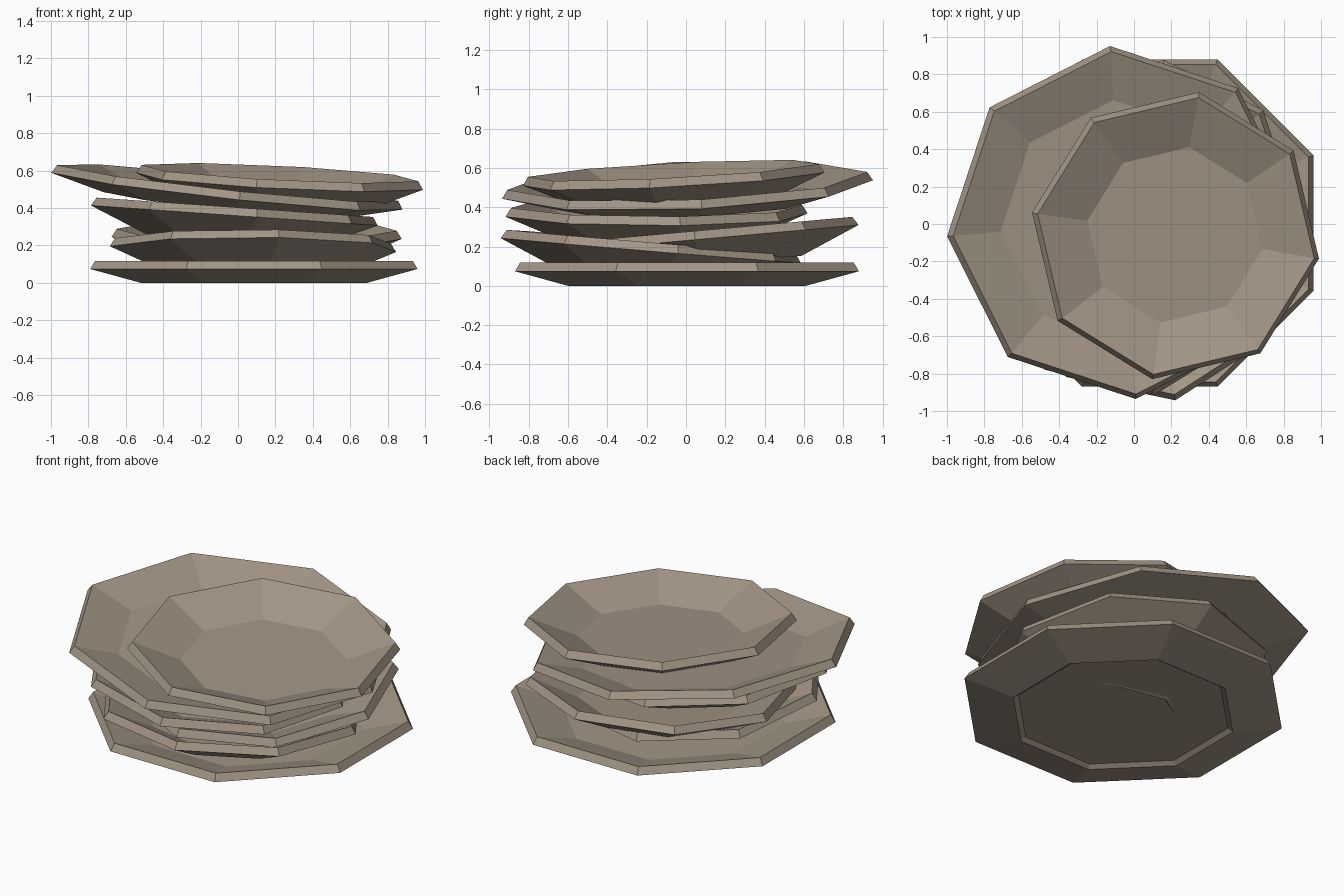
import bpy, bmesh, math
from mathutils import Vector, Matrix

if "Cube" in bpy.data.objects:
    bpy.data.objects.remove(bpy.data.objects["Cube"])

clay = bpy.data.materials.new("taupe_clay")
clay.diffuse_color = (0.36, 0.30, 0.235, 1)
clay.use_nodes = True
clay.node_tree.nodes["Principled BSDF"].inputs["Base Color"].default_value = clay.diffuse_color

SIDES = 8


def plate(name, rim_r, floor_r, depth, floor_z, rim_centre, spin, slope_x, slope_y):
    """Octagonal dish, placed by the centre of its lower rim edge and its slopes."""
    # profile: foot recess, foot, outer rim, rim top, inner floor (radius, height)
    profile = [(floor_r - 0.03, 0.02), (floor_r, 0.0), (rim_r, depth),
               (rim_r - 0.028, depth + 0.044), (floor_r, floor_z)]
    bm = bmesh.new()
    rings = []
    for r, z in profile:
        rings.append([bm.verts.new((
            r * math.cos(math.radians(spin) + math.tau * i / SIDES),
            r * math.sin(math.radians(spin) + math.tau * i / SIDES),
            z - depth)) for i in range(SIDES)])
    for a, b in zip(rings, rings[1:]):
        for i in range(SIDES):
            j = (i + 1) % SIDES
            bm.faces.new((a[i], a[j], b[j], b[i]))
    bm.faces.new(rings[0][::-1])
    bm.faces.new(rings[-1])
    bmesh.ops.recalc_face_normals(bm, faces=bm.faces)

    # tilt and place
    tilt = Vector((0, 0, 1)).rotation_difference(Vector((-slope_x, -slope_y, 1)))
    bm.transform(Matrix.Translation(rim_centre) @ tilt.to_matrix().to_4x4())

    mesh = bpy.data.meshes.new(name)
    bm.to_mesh(mesh)
    bm.free()
    mesh.materials.append(clay)
    obj = bpy.data.objects.new(name, mesh)
    bpy.context.collection.objects.link(obj)
    return obj


LARGE = (0.947, 0.655, 0.074, 0.04)   # wide shallow plate
SMALL = (0.778, 0.475, 0.13, 0.058)   # smaller, deeper plate

# stack from bottom to top: shape, rim centre, spin, slope along x, slope along y
stack = [
    (LARGE, (0.085, 0.005, 0.074), 22.5, 0.0, 0.0),
    (SMALL, (0.08, -0.18, 0.18), 10.4, -0.005, -0.083),
    (SMALL, (0.10, 0.105, 0.24), -4.4, 0.0, 0.09),
    (SMALL, (-0.02, -0.15, 0.36), 9.0, -0.07, 0.0),
    (LARGE, (-0.06, 0.008, 0.49), 4.3, -0.108, 0.042),
    (SMALL, (0.222, -0.062, 0.543), -9.2, -0.051, 0.052),
]
for n, (shape, centre, spin, sx, sy) in enumerate(stack, 1):
    plate(f"plate_{n}", *shape, centre, spin, sx, sy)
